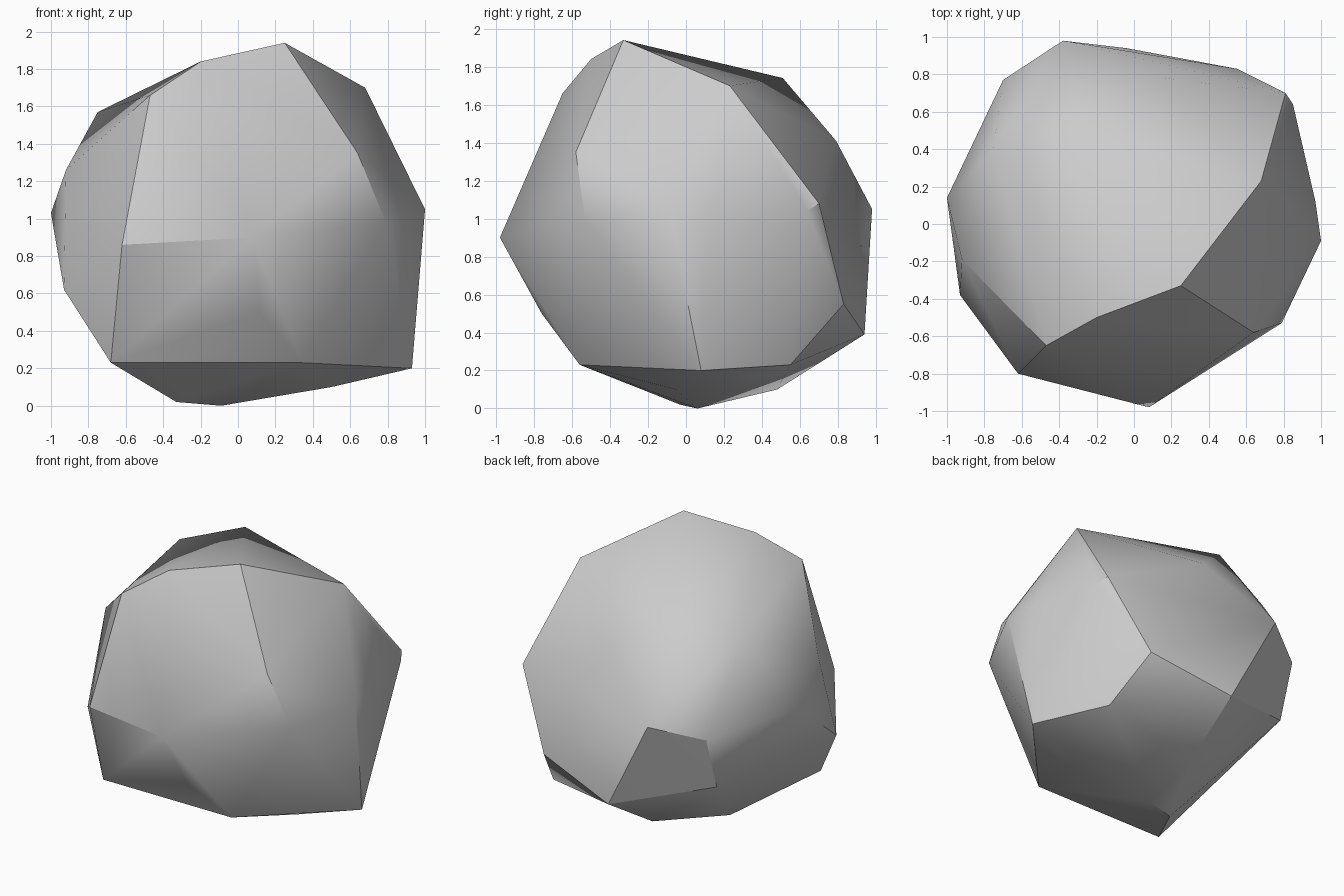
import bpy
import bmesh
from math import radians
from mathutils import Vector

# Remove the default cube only
default_cube = bpy.data.objects.get("Cube")
if default_cube:
    bpy.data.objects.remove(default_cube, do_unlink=True)


def make_material(name, colour):
    material = bpy.data.materials.new(name)
    material.use_nodes = True
    material.diffuse_color = colour
    shader = material.node_tree.nodes["Principled BSDF"]
    shader.inputs["Base Color"].default_value = colour
    return material


def make_hull(name, corners, material):
    """Wrap a tight convex skin around the corner points."""
    bm = bmesh.new()
    for corner in corners:
        bm.verts.new(Vector(corner) / 100)
    result = bmesh.ops.convex_hull(bm, input=bm.verts[:])
    inside = {item for key in ("geom_interior", "geom_unused")
              for item in result[key] if isinstance(item, bmesh.types.BMVert)}
    bmesh.ops.delete(bm, geom=list(inside), context="VERTS")
    bmesh.ops.recalc_face_normals(bm, faces=bm.faces[:])
    mesh = bpy.data.meshes.new(name)
    bm.to_mesh(mesh)
    bm.free()
    mesh.materials.append(material)
    rock = bpy.data.objects.new(name, mesh)
    bpy.context.collection.objects.link(rock)
    return rock


def shade_by_angle(rock, degrees):
    """Soften gentle ridges and keep the chipped edges crisp."""
    bpy.ops.object.select_all(action="DESELECT")
    rock.select_set(True)
    bpy.context.view_layer.objects.active = rock
    bpy.ops.object.shade_smooth_by_angle(angle=radians(degrees))


# Corners of the boulder in hundredths of a unit, grouped by region
crown = [(25, -33, 194), (-20, -50, 184), (-47, -65, 166),
         (68, 23, 170), (-30, 51, 174), (-75, 41, 157)]

front_shoulder = [(-62, -80, 86), (8, -98, 90), (79, -53, 98),
                  (64, -58, 135), (12, -76, 50)]

side_bulges = [(100, -9, 105), (97, 12, 104), (85, 64, 104),
               (-92, -19, 126), (-93, -38, 62), (-100, 14, 103)]

back_shoulder = [(81, 70, 108), (8, 79, 141), (-38, 98, 105),
                 (-70, 77, 96), (-70, 65, 58), (55, 83, 55),
                 (-4, 94, 39)]

underside = [(93, 8, 20), (67, 55, 23), (34, -56, 23), (-68, -56, 23),
             (50, -5, 10), (-7, 48, 10), (-33, -3, 2), (-9, 6, 0)]

# Boulder
stone_grey = make_material("stone_grey", (0.6, 0.6, 0.6, 1.0))
boulder = make_hull(
    "boulder",
    crown + front_shoulder + side_bulges + back_shoulder + underside,
    stone_grey,
)
shade_by_angle(boulder, 30)
